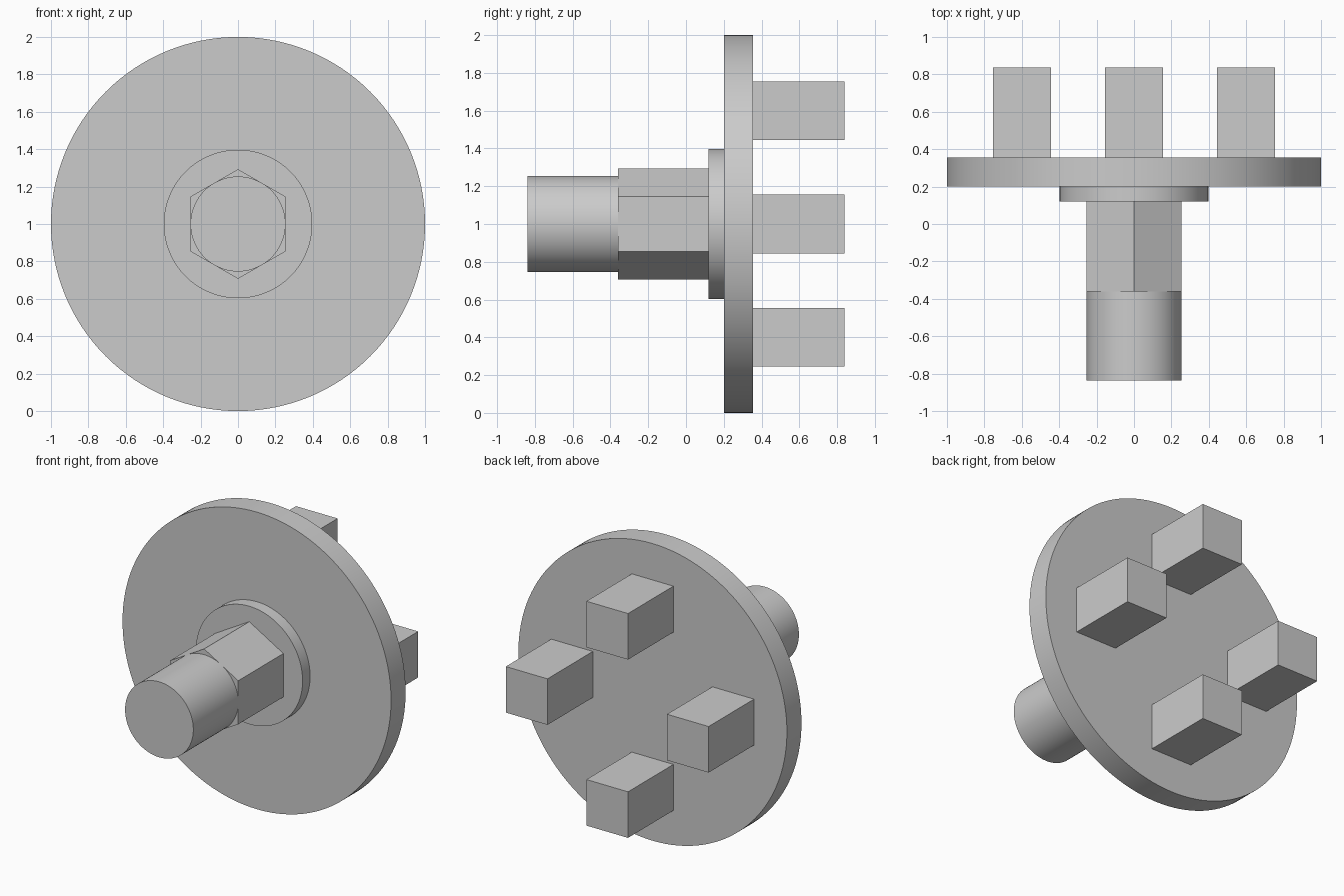
import bpy
from math import pi, radians

cube = bpy.data.objects.get("Cube")
if cube:
    bpy.data.objects.remove(cube, do_unlink=True)

# One plain grey for the whole part
grey = bpy.data.materials.new("plain_grey")
grey.use_nodes = True
colour = (0.6, 0.6, 0.6, 1)
grey.diffuse_color = colour
grey.node_tree.nodes["Principled BSDF"].inputs["Base Color"].default_value = colour

AXIS_Z = 1.0


def turned(name, radius, front, back, sides=128):
    """Cylinder or prism along y, between two depths."""
    bpy.ops.mesh.primitive_cylinder_add(
        vertices=sides, radius=radius, depth=back - front,
        location=(0, (front + back) / 2, AXIS_Z), rotation=(pi / 2, 0, 0))
    ob = bpy.context.object
    ob.name = name
    ob.data.materials.append(grey)
    if sides > 6:
        bpy.ops.object.shade_smooth_by_angle(angle=radians(30))
    return ob


def peg(name, x, z, width=0.31, front=0.355, back=0.838):
    """Square drive peg on the rear face of the disc."""
    bpy.ops.mesh.primitive_cube_add(size=1, location=(x, (front + back) / 2, AXIS_Z + z))
    ob = bpy.context.object
    ob.name = name
    ob.scale = (width, back - front, width)
    bpy.ops.object.transform_apply(location=False, rotation=False, scale=True)
    ob.data.materials.append(grey)


# Shaft, hexagonal section, collar and disc along one axis
turned("round_shaft", 0.254, -0.838, -0.36)
turned("hex_section", 0.293, -0.36, 0.12, sides=6)
turned("collar", 0.397, 0.12, 0.2)
turned("disc", 1.0, 0.2, 0.355)

# Four pegs in a cross
offset = 0.6
for name, x, z in (("left_peg", 1, 0), ("right_peg", -1, 0),
                   ("top_peg", 0, 1), ("bottom_peg", 0, -1)):
    peg(name, x * offset, z * offset)
